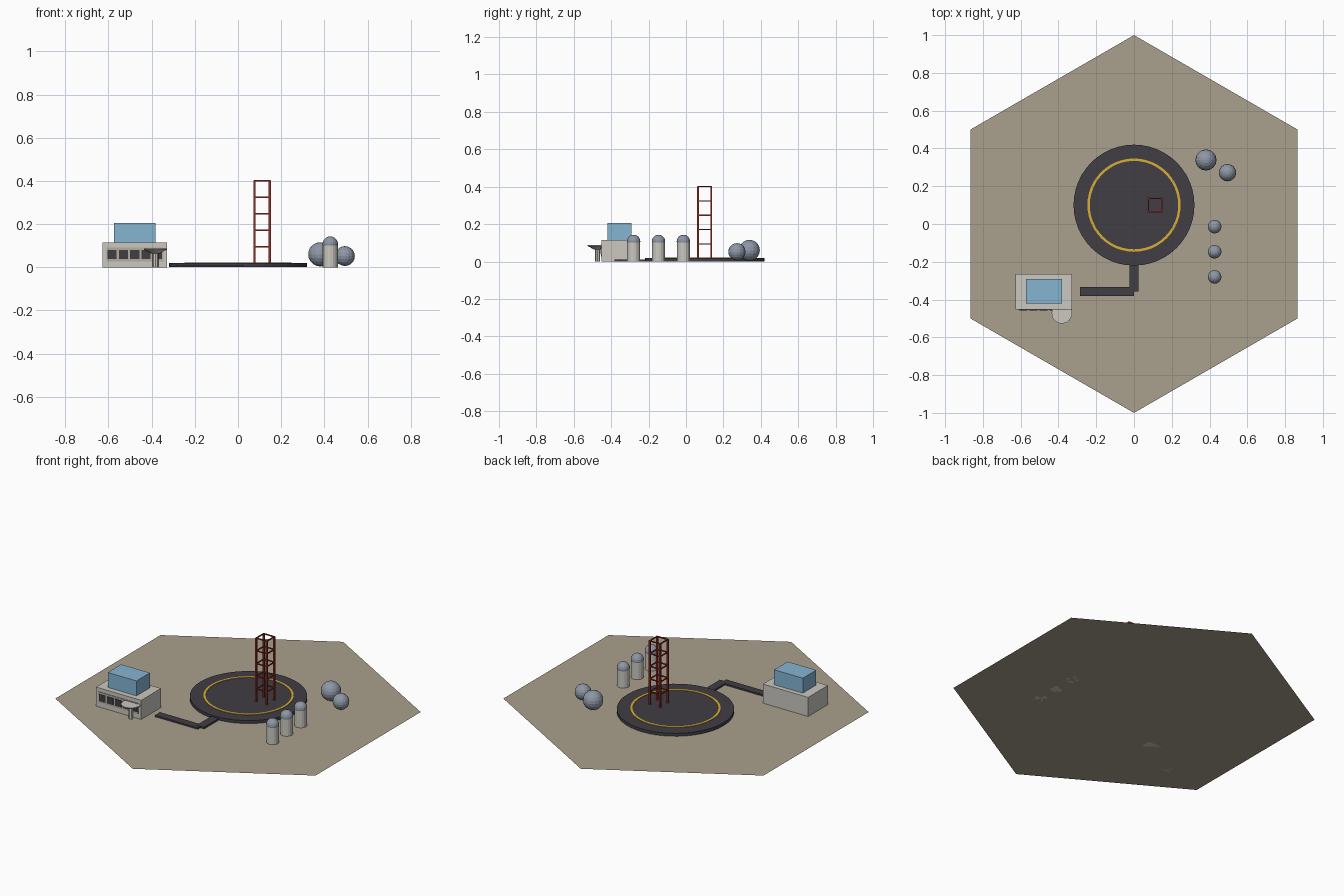
import bpy, bmesh, math
from mathutils import Matrix

if "Cube" in bpy.data.objects:
    bpy.data.objects.remove(bpy.data.objects["Cube"], do_unlink=True)


def material(name, r, g, b):
    m = bpy.data.materials.new(name)
    m.use_nodes = True
    m.diffuse_color = (r, g, b, 1)
    bsdf = next(n for n in m.node_tree.nodes if n.type == "BSDF_PRINCIPLED")
    bsdf.inputs["Base Color"].default_value = (r, g, b, 1)
    return m


SAND = material("sand", 0.40, 0.35, 0.265)
ASPHALT = material("asphalt", 0.052, 0.048, 0.058)
YELLOW = material("marking yellow", 0.68, 0.43, 0.035)
RED = material("tower red", 0.30, 0.028, 0.02)
WALL = material("pale wall", 0.60, 0.58, 0.53)
GLASS = material("blue glass", 0.24, 0.46, 0.65)
STEEL = material("blue grey steel", 0.27, 0.31, 0.38)
TRIM = material("window trim", 0.45, 0.42, 0.34)


def finish(bm, name, mat):
    bmesh.ops.recalc_face_normals(bm, faces=bm.faces)
    mesh = bpy.data.meshes.new(name)
    bm.to_mesh(mesh)
    bm.free()
    mesh.materials.append(mat)
    ob = bpy.data.objects.new(name, mesh)
    bpy.context.collection.objects.link(ob)
    return ob


def add_box(bm, x, y, z):
    """Add a box given its (min, max) range on each axis."""
    mid = [(a + b) / 2 for a, b in (x, y, z)]
    size = [b - a for a, b in (x, y, z)]
    bmesh.ops.create_cube(bm, size=1, matrix=Matrix.Translation(mid) @ Matrix.Diagonal((*size, 1)))


def box(name, mat, x, y, z):
    bm = bmesh.new()
    add_box(bm, x, y, z)
    return finish(bm, name, mat)


def lathe(name, mat, profile, sides, at, closed=False):
    """Turn a (radius, height) profile around a vertical axis."""
    bm = bmesh.new()
    vs = [bm.verts.new((0, r, z)) for r, z in profile]
    for a, b in zip(vs, vs[1:]):
        bm.edges.new((a, b))
    if closed:
        bm.edges.new((vs[-1], vs[0]))
    bmesh.ops.spin(bm, geom=bm.verts[:] + bm.edges[:], cent=(0, 0, 0), axis=(0, 0, 1),
                   angle=math.tau, steps=sides, use_merge=False)
    bmesh.ops.remove_doubles(bm, verts=bm.verts, dist=0.0002)
    bmesh.ops.translate(bm, verts=bm.verts, vec=(*at, 0))
    return finish(bm, name, mat)


def ball(name, r, x, y, z):
    bm = bmesh.new()
    bmesh.ops.create_uvsphere(bm, u_segments=16, v_segments=10, radius=r,
                              matrix=Matrix.Translation((x, y, z)))
    return finish(bm, name, STEEL)


# Hexagonal ground sheet, corners on the y axis
bm = bmesh.new()
bm.faces.new([bm.verts.new((math.sin(i * math.tau / 6), math.cos(i * math.tau / 6), 0))
              for i in reversed(range(6))])
finish(bm, "ground", SAND)

# Round pad with painted ring
PAD = (0, 0.1)
lathe("landing_pad", ASPHALT, [(0, 0.001), (0.32, 0.001), (0.32, 0.019), (0, 0.019)], 48, PAD)
lathe("pad_ring", YELLOW, [(0.234, 0.018), (0.247, 0.018), (0.247, 0.022), (0.234, 0.022)],
      48, PAD, closed=True)

# Path from pad to building
box("path_to_pad", ASPHALT, (-0.025, 0.025), (-0.358, -0.2), (0.001, 0.011))
box("path_to_building", ASPHALT, (-0.286, 0), (-0.382, -0.334), (0.001, 0.01))

# Lattice tower: four legs and rings of rungs
bm = bmesh.new()
cx, cy, h, leg, rung = 0.112, 0.1, 0.035, 0.005, 0.003
for sx in (-h, h):
    for sy in (-h, h):
        add_box(bm, (cx + sx - leg, cx + sx + leg), (cy + sy - leg, cy + sy + leg), (0.018, 0.402))
for i in range(1, 6):
    z = 0.018 + i * 0.0765
    zr = (z - rung, z + rung)
    for s in (-h, h):
        add_box(bm, (cx - h, cx + h), (cy + s - rung, cy + s + rung), zr)
        add_box(bm, (cx + s - rung, cx + s + rung), (cy - h, cy + h), zr)
finish(bm, "lattice_tower", RED)

# Building with glazed upper floor
box("building_base", WALL, (-0.628, -0.328), (-0.452, -0.264), (0, 0.115))
box("upper_floor", GLASS, (-0.573, -0.382), (-0.42, -0.292), (0.115, 0.205))
box("window_trim", TRIM, (-0.61, -0.346), (-0.455, -0.45), (0.028, 0.092))
bm = bmesh.new()
for i in range(5):
    x = -0.478 + (i - 2) * 0.053
    add_box(bm, (x - 0.021, x + 0.021), (-0.458, -0.453), (0.039, 0.08))
finish(bm, "windows", ASPHALT)

# Dish on a post beside the building
DISH = (-0.382, -0.473)
lathe("dish_post", WALL, [(0, 0), (0.013, 0), (0.013, 0.066), (0, 0.066)], 8, DISH)
lathe("dish", WALL, [(0, 0.064), (0.018, 0.064), (0.054, 0.083), (0.054, 0.088), (0, 0.088)],
      24, DISH)

# Row of domed tanks
for i, y in enumerate((-0.28, -0.147, -0.014)):
    lathe(f"tank_{i + 1}", WALL, [(0, 0), (0.035, 0), (0.035, 0.107), (0, 0.107)], 16, (0.427, y))
    ball(f"tank_dome_{i + 1}", 0.036, 0.427, y, 0.107)

# Ball tanks
ball("large_ball_tank", 0.056, 0.381, 0.339, 0.06)
ball("small_ball_tank", 0.046, 0.495, 0.272, 0.052)
